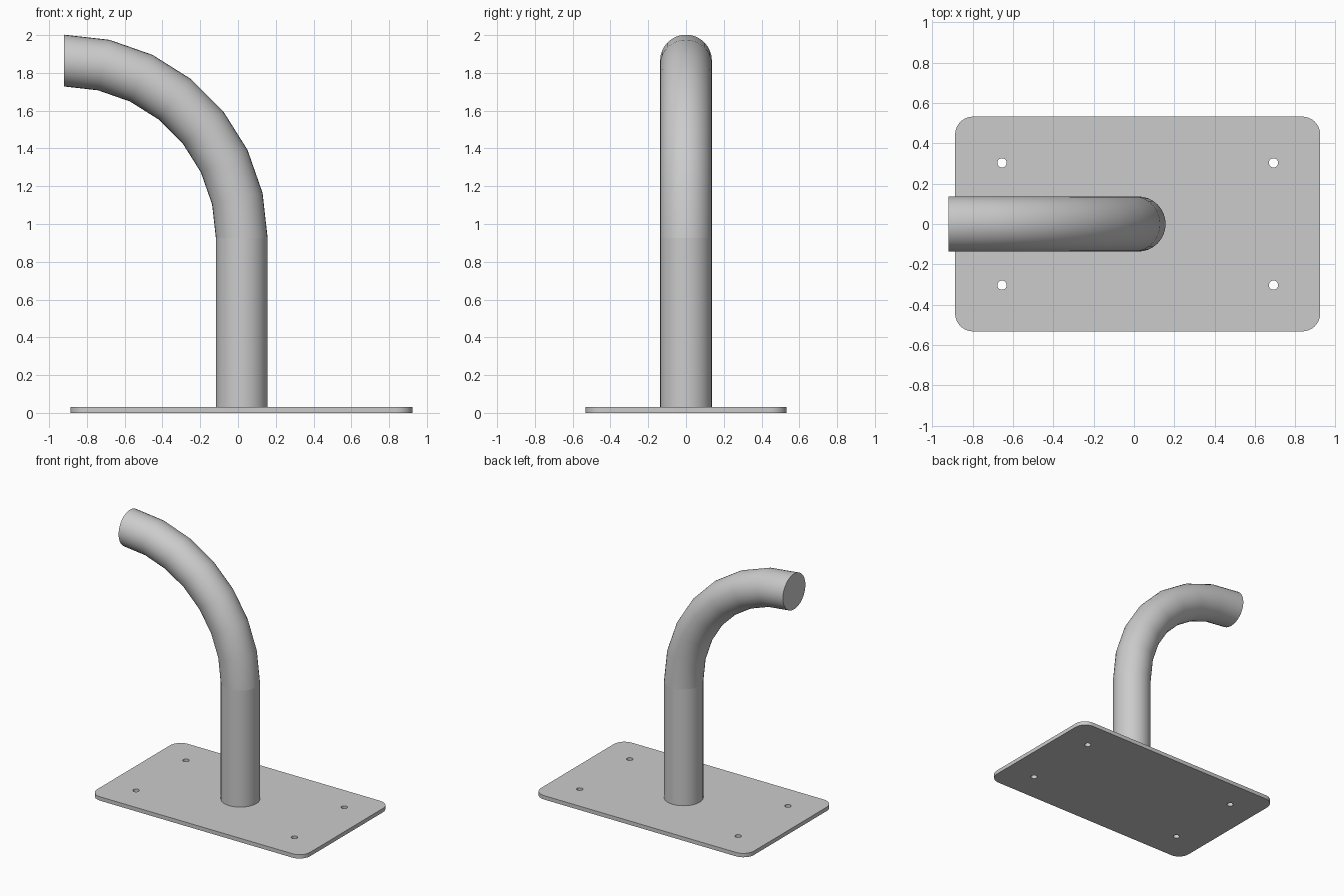
import bpy, bmesh, math
from mathutils import Vector

cube = bpy.data.objects.get("Cube")
if cube:
    bpy.data.objects.remove(cube, do_unlink=True)

steel = bpy.data.materials.new("grey_steel")
steel.use_nodes = True
GREY = (0.6, 0.6, 0.6, 1)
steel.diffuse_color = GREY
steel.node_tree.nodes["Principled BSDF"].inputs["Base Color"].default_value = GREY

PLATE_TOP = 0.03
PIPE_X, PIPE_R = 0.02, 0.137
BEND_Z, BEND_R = 0.925, 0.94


def finish(name, bm):
    """Turn a bmesh into a smooth-shaded object with sharp edges kept."""
    bmesh.ops.recalc_face_normals(bm, faces=bm.faces)
    mesh = bpy.data.meshes.new(name)
    bm.to_mesh(mesh)
    bm.free()
    mesh.materials.append(steel)
    obj = bpy.data.objects.new(name, mesh)
    bpy.context.collection.objects.link(obj)
    bpy.ops.object.select_all(action="DESELECT")
    obj.select_set(True)
    bpy.context.view_layer.objects.active = obj
    bpy.ops.object.shade_smooth_by_angle(angle=math.radians(30))
    return obj


def arc(cx, cy, r, start, sweep, count):
    return [(cx + r * math.cos(start + sweep * i / count),
             cy + r * math.sin(start + sweep * i / count)) for i in range(count + 1)]


def tube(name, path, sides=32):
    """Sweep a circle along (centre, outward direction) pairs and cap the ends."""
    bm = bmesh.new()
    rings = []
    for centre, out in path:
        ring = []
        for i in range(sides):
            a = math.tau * i / sides
            ring.append(bm.verts.new(centre + PIPE_R * (math.cos(a) * out + math.sin(a) * Vector((0, 1, 0)))))
        rings.append(ring)
    for lower, upper in zip(rings, rings[1:]):
        for i in range(sides):
            j = (i + 1) % sides
            bm.faces.new((lower[i], lower[j], upper[j], upper[i]))
    bm.faces.new(rings[0])
    bm.faces.new(rings[-1])
    return finish(name, bm)


# Base plate: rounded rectangle outline with four bolt holes, extruded upwards
x0, x1, y1, corner = -0.888, 0.924, 0.533, 0.09
outline = []
corners = [(x1, y1, -1, -1), (x0, y1, 1, -1), (x0, -y1, 1, 1), (x1, -y1, -1, 1)]
for k, (x, y, sx, sy) in enumerate(corners):
    outline += arc(x + sx * corner, y + sy * corner, corner, k * math.pi / 2, math.pi / 2, 8)
loops = [outline]
for hx in (-0.655, 0.692):
    for hy in (-0.303, 0.303):
        loops.append(arc(hx, hy, 0.023, 0, math.tau, 20)[:-1])

bm = bmesh.new()
for loop in loops:
    verts = [bm.verts.new((x, y, 0)) for x, y in loop]
    for a, b in zip(verts, verts[1:] + verts[:1]):
        bm.edges.new((a, b))
bmesh.ops.triangle_fill(bm, edges=bm.edges[:], use_beauty=True, normal=(0, 0, 1))
top = bmesh.ops.extrude_face_region(bm, geom=bm.faces[:], use_keep_orig=True)["geom"]
bmesh.ops.translate(bm, vec=(0, 0, PLATE_TOP),
                    verts=[v for v in top if isinstance(v, bmesh.types.BMVert)])
finish("base_plate", bm)

# Upright post standing on the plate
side = Vector((1, 0, 0))
tube("upright_pipe", [(Vector((PIPE_X, 0, z)), side) for z in (PLATE_TOP, BEND_Z)])

# Quarter bend in seven segments, ending horizontally
bend = []
for i in range(8):
    a = math.pi / 2 * i / 7
    out = Vector((math.cos(a), 0, math.sin(a)))
    bend.append((Vector((PIPE_X - BEND_R, 0, BEND_Z)) + BEND_R * out, out))
tube("bent_pipe", bend)
